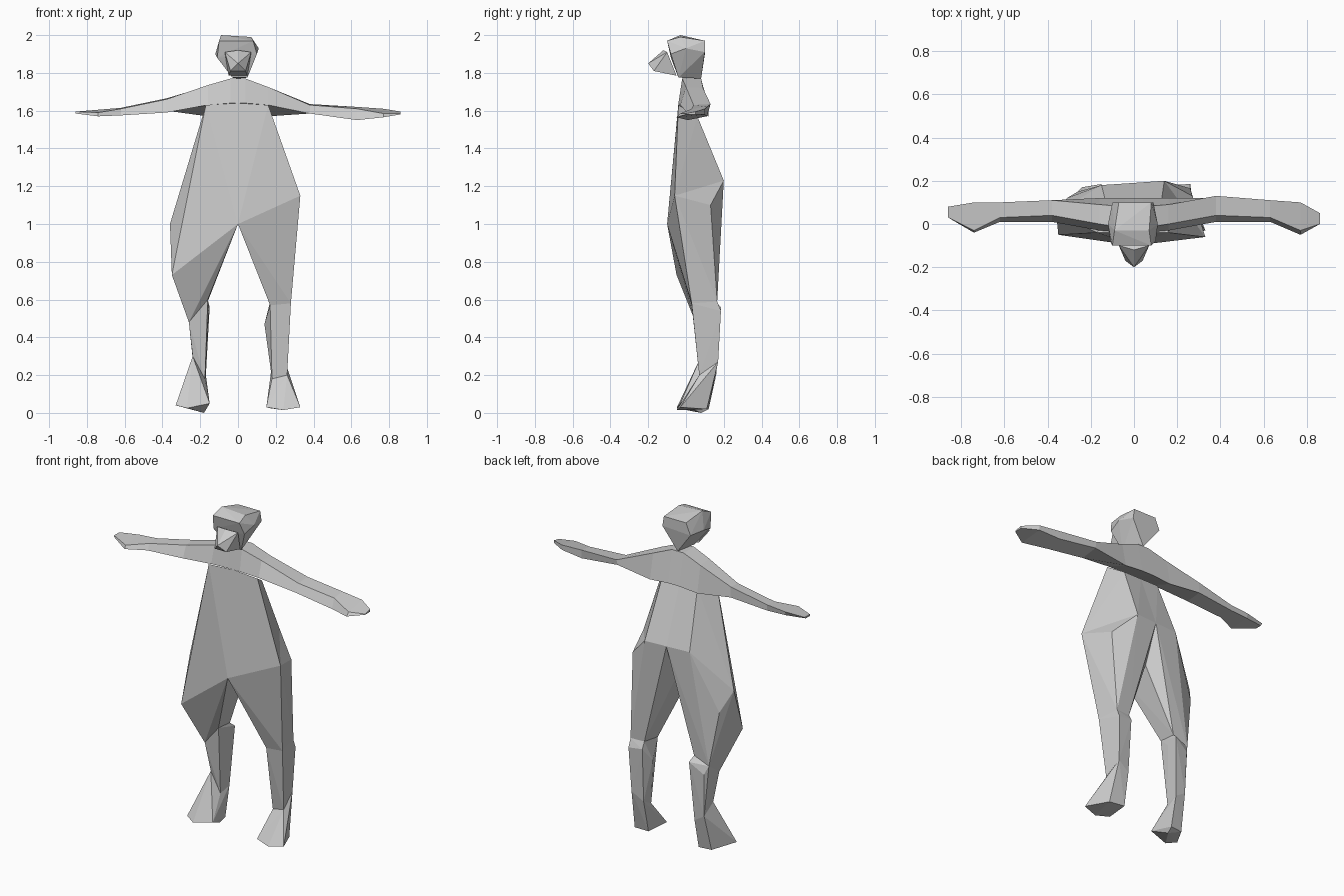
import bpy, bmesh


def finish(name, bm):
    bmesh.ops.recalc_face_normals(bm, faces=bm.faces[:])
    me = bpy.data.meshes.new(name)
    bm.to_mesh(me)
    bm.free()
    ob = bpy.data.objects.new(name, me)
    bpy.context.collection.objects.link(ob)
    return ob


def hull(name, points, joints=()):
    """Faceted convex form; faces lying wholly inside a joint ring are left open."""
    rings = [{tuple(p) for p in j} for j in joints]
    every = list(dict.fromkeys(list(points) + [p for j in joints for p in j]))
    bm = bmesh.new()
    vmap = {bm.verts.new(p): p for p in every}
    bmesh.ops.convex_hull(bm, input=bm.verts[:])
    near = lambda v, ring: any(sum(abs(v.co[i] - p[i]) for i in range(3)) < 1e-4 for p in ring)
    caps = [f for f in bm.faces if any(all(near(v, r) for v in f.verts) for r in rings)]
    bmesh.ops.delete(bm, geom=caps, context='FACES')
    loose = [v for v in bm.verts if not v.link_faces]
    bmesh.ops.delete(bm, geom=loose, context='VERTS')
    return finish(name, bm)


def loft_x(name, sections):
    """Join four-sided (y, z) sections placed along x."""
    bm = bmesh.new()
    rings = [[bm.verts.new((x, y, z)) for y, z in pts] for x, *pts in sections]
    for a, b in zip(rings, rings[1:]):
        for i in range(4):
            j = (i + 1) % 4
            bm.faces.new((a[i], a[j], b[j], b[i]))
    bm.faces.new(rings[0])
    bm.faces.new(rings[-1])
    return finish(name, bm)


# Shared joint rings
middle = [(0, -.04, 1.64), (0, .06, 1.57), (0, .19, 1.23), (0, .1, 1.0), (0, -.1, 1.0)]
hip_r = middle[2:] + [(.33, -.06, 1.15), (.14, .2, 1.23)]
hip_l = middle[2:] + [(-.35, -.05, .73), (-.36, .05, 1.0), (-.15, .18, 1.23)]
knee_r = [(.17, .03, .57), (.28, .03, .58), (.26, .165, .59), (.17, .16, .59)]
knee_l = [(-.16, .04, .6), (-.26, .05, .48), (-.26, .15, .55), (-.16, .15, .59)]
ankle_r = [(.18, .08, .18), (.26, .07, .2), (.25, .17, .27), (.175, .16, .22)]
ankle_l = [(-.24, .08, .3), (-.175, .08, .18), (-.17, .16, .2), (-.235, .16, .24)]

# Torso halves
hull("torso_right", [(.16, -.04, 1.63), (.12, .06, 1.57)], [middle, hip_r])
hull("torso_left", [(-.17, -.04, 1.63), (-.12, .06, 1.57)], [middle, hip_l])

# Thighs
hull("thigh_right", [(.27, .13, 1.1)], [hip_r, knee_r])
hull("thigh_left", [(-.31, .12, .88)], [hip_l, knee_l])

# Calves
hull("calf_right", [(.14, .12, .47), (.26, .185, .54), (.17, .18, .55)], [knee_r, ankle_r])
hull("calf_left", [(-.15, .185, .56), (-.155, .11, .54), (-.24, .17, .5)], [knee_l, ankle_l])

# Feet
hull("foot_right", [(.15, -.03, .03), (.33, -.03, .03), (.24, -.05, .015),
                    (.27, .11, .02), (.17, .12, .025)], [ankle_r])
hull("foot_left", [(-.33, -.02, .04), (-.15, -.03, .05), (-.27, -.05, .025),
                   (-.18, .08, 0), (-.25, .11, .02), (-.17, .12, .02)], [ankle_l])

# Shoulders and arms: front-bottom, front-top, back-top, back-bottom per section
loft_x("shoulders_and_arms", [
    (-.86, (.03, 1.585), (.03, 1.595), (.08, 1.595), (.07, 1.585)),
    (-.74, (-.04, 1.57), (-.03, 1.59), (.1, 1.605), (.09, 1.58)),
    (-.62, (.01, 1.575), (.03, 1.61), (.1, 1.615), (.1, 1.58)),
    (-.38, (.01, 1.59), (.04, 1.66), (.11, 1.665), (.11, 1.6)),
    (-.16, (-.03, 1.63), (.0, 1.735), (.09, 1.73), (.12, 1.57)),
    (-.04, (-.04, 1.64), (-.02, 1.77), (.08, 1.77), (.12, 1.58)),
    (.04, (-.04, 1.64), (-.02, 1.77), (.08, 1.77), (.12, 1.58)),
    (.16, (-.03, 1.63), (.0, 1.725), (.09, 1.72), (.12, 1.57)),
    (.38, (.01, 1.585), (.04, 1.63), (.13, 1.635), (.12, 1.6)),
    (.63, (.01, 1.55), (.03, 1.61), (.11, 1.62), (.11, 1.57)),
    (.77, (-.05, 1.565), (-.03, 1.585), (.1, 1.61), (.1, 1.58)),
    (.86, (.0, 1.58), (.0, 1.585), (.05, 1.595), (.05, 1.58))])

# Head
hull("skull", [(-.09, -.03, 2.0), (.07, -.03, 1.99), (-.1, -.1, 1.97), (.08, -.1, 1.97),
               (-.07, .1, 1.97), (.08, .1, 1.97), (-.12, 0, 1.9), (.11, 0, 1.93),
               (-.1, .1, 1.9), (.09, .1, 1.91), (-.11, -.08, 1.88), (.1, -.08, 1.9),
               (0, .08, 1.77), (-.03, -.04, 1.775), (.05, -.04, 1.775)])
hull("muzzle", [(-.07, -.1, 1.91), (.07, -.1, 1.91), (0, -.12, 1.92), (0, -.2, 1.85),
                (-.04, -.17, 1.81), (.04, -.17, 1.81), (-.05, -.05, 1.785), (.05, -.05, 1.785)])
